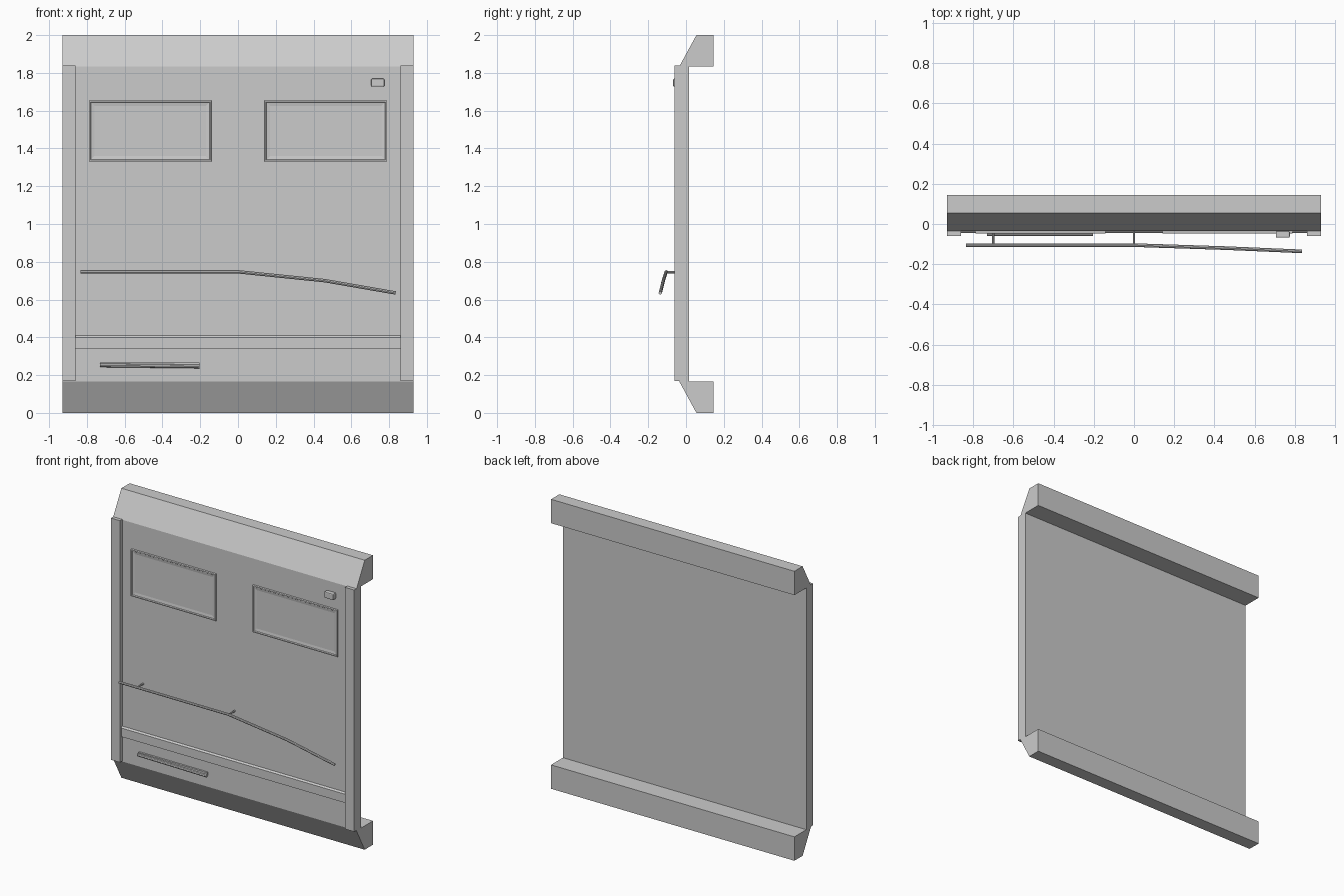
import bpy, bmesh
from mathutils import Vector

if "Cube" in bpy.data.objects:
    bpy.data.objects.remove(bpy.data.objects["Cube"])

FACE = -0.035   # y of the main wall face


def make(name, bm):
    bmesh.ops.recalc_face_normals(bm, faces=bm.faces)
    me = bpy.data.meshes.new(name)
    bm.to_mesh(me)
    bm.free()
    ob = bpy.data.objects.new(name, me)
    bpy.context.collection.objects.link(ob)
    return ob


def extrude_profile(name, yz, x0, x1):
    """Extrude a closed (y, z) profile along x."""
    bm = bmesh.new()
    f = bm.faces.new([bm.verts.new((x0, y, z)) for y, z in yz])
    ext = bmesh.ops.extrude_face_region(bm, geom=[f])
    verts = [v for v in ext['geom'] if isinstance(v, bmesh.types.BMVert)]
    bmesh.ops.translate(bm, verts=verts, vec=(x1 - x0, 0, 0))
    return make(name, bm)


def box(name, x0, x1, y0, y1, z0, z1, bevel=0):
    ob = extrude_profile(name, [(y0, z0), (y1, z0), (y1, z1), (y0, z1)], x0, x1)
    if bevel:
        m = ob.modifiers.new("bevel", 'BEVEL')
        m.width, m.segments = bevel, 2
    return ob


def window(name, x0, x1, z0, z1):
    """Raised thin rim whose inside slopes back to a flat pane."""
    bm = bmesh.new()
    rings = []
    for inset, y in ((0, FACE), (0.002, -0.046), (0.008, -0.046), (0.012, -0.04), (0.03, -0.037)):
        rings.append([bm.verts.new((x, y, z)) for x, z in (
            (x0 + inset, z0 + inset), (x1 - inset, z0 + inset),
            (x1 - inset, z1 - inset), (x0 + inset, z1 - inset))])
    for a, b in zip(rings, rings[1:]):
        for i in range(4):
            j = (i + 1) % 4
            bm.faces.new((a[i], a[j], b[j], b[i]))
    bm.faces.new(rings[-1])
    bm.faces.new(rings[0])
    return make(name, bm)


def rod(name, points, r):
    """Round bar along a short path."""
    cu = bpy.data.curves.new(name, 'CURVE')
    cu.dimensions = '3D'
    cu.bevel_depth, cu.bevel_resolution, cu.use_fill_caps = r, 2, True
    sp = cu.splines.new('POLY')
    sp.points.add(len(points) - 1)
    for p, co in zip(sp.points, points):
        p.co = (*co, 1)
    ob = bpy.data.objects.new(name, cu)
    bpy.context.collection.objects.link(ob)
    return ob


# Wall slab with chamfered top and bottom lips (symmetric about z = 1)
lower = [(0.015, 0.165), (0.145, 0.165), (0.145, 0), (0.055, 0), (FACE, 0.165)]
profile = lower + [(y, 2 - z) for y, z in reversed(lower)]
extrude_profile("wall_panel", profile, -0.93, 0.93)

# Side pillars and windows
for side, s in (("left", -1), ("right", 1)):
    xa, xb = sorted((s * 0.86, s * 0.93))
    box(side + "_pillar", xa, xb, -0.06, FACE, 0.168, 1.838)
    xa, xb = sorted((s * 0.14, s * 0.79))
    window(side + "_window", xa, xb, 1.33, 1.655)

# Lower trim rail with chamfered top edge
extrude_profile("trim_rail", [(FACE, 0.34), (-0.045, 0.34), (-0.045, 0.40), (FACE, 0.41)], -0.86, 0.86)

# Small button
box("button", 0.705, 0.775, -0.068, FACE, 1.727, 1.77, 0.006)

# Bent handrail on two brackets
rod("handrail", [(-0.835, -0.105, 0.747), (0, -0.105, 0.747),
                 (0.46, -0.12, 0.70), (0.835, -0.136, 0.635)], 0.009)
for i, x in enumerate((-0.70, 0)):
    rod("handrail_bracket_%d" % (i + 1), [(x, FACE, 0.745), (x, -0.105, 0.745)], 0.006)

# Low pull handle with backing strip
box("pull_handle_back", -0.73, -0.205, -0.048, FACE, 0.243, 0.268)
rod("pull_handle", [(-0.73, -0.05, 0.252), (-0.205, -0.05, 0.246)], 0.010)
for ob in bpy.data.objects:
    if ob.type == 'CURVE':
        for sp in ob.data.splines:
            sp.use_smooth = False
